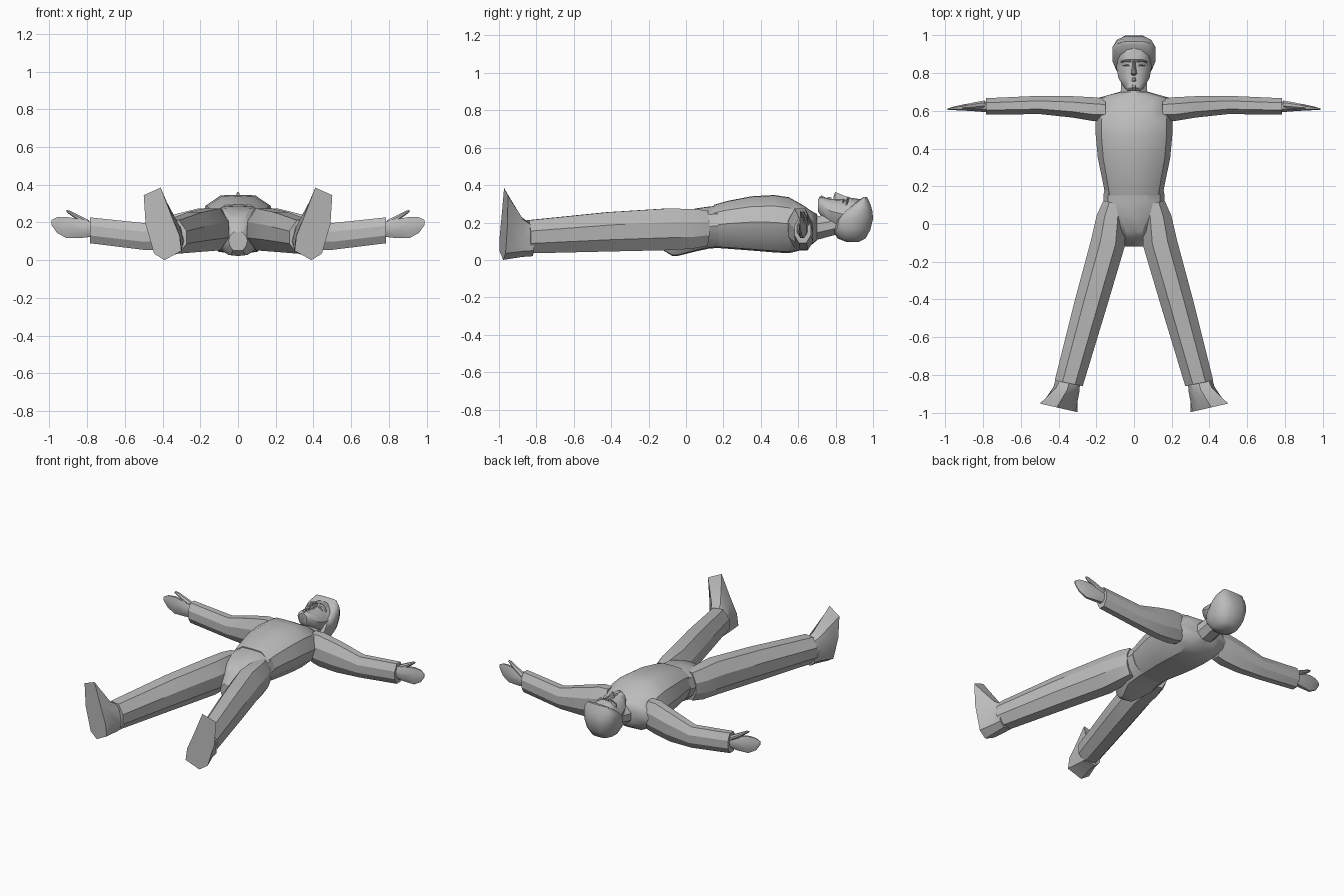
import bpy, bmesh, math
from mathutils import Vector

if "Cube" in bpy.data.objects:
    bpy.data.objects.remove(bpy.data.objects["Cube"], do_unlink=True)

grey = bpy.data.materials.new("plain_grey")
grey.use_nodes = True
grey.diffuse_color = (0.5, 0.5, 0.5, 1)
grey.node_tree.nodes["Principled BSDF"].inputs["Base Color"].default_value = (0.5, 0.5, 0.5, 1)

# Half cross-sections, from top centre round to bottom centre
OCT = [(0.45, 1), (1, 0.35), (1, -0.4), (0.45, -1)]
CHEST = [(0, 1), (0.45, 0.98), (0.85, 0.62), (1, 0.05), (0.86, -0.5), (0.5, -0.95), (0, -1)]
FACE = [(0, 1), (0.4, 0.93), (0.8, 0.6), (1, 0.1), (0.8, -0.6), (0.4, -1)]
SKULL = [(0.4, 1), (0.8, 0.75), (1, 0.25), (1, -0.4), (0.85, -0.8), (0.4, -1)]
WEDGE = [(0.25, 1), (1, -1)]


def loft(name, rings, angle=30):
    """Skin a row of equal point rings and cap both ends."""
    bm = bmesh.new()
    rows = [[bm.verts.new(p) for p in r] for r in rings]
    n = len(rows[0])
    for a, b in zip(rows, rows[1:]):
        for i in range(n):
            j = (i + 1) % n
            bm.faces.new((a[i], a[j], b[j], b[i]))
    bm.faces.new(rows[0])
    bm.faces.new(rows[-1])
    bmesh.ops.recalc_face_normals(bm, faces=bm.faces)
    me = bpy.data.meshes.new(name)
    bm.to_mesh(me)
    bm.free()
    me.materials.append(grey)
    ob = bpy.data.objects.new(name, me)
    bpy.context.collection.objects.link(ob)
    bpy.ops.object.select_all(action='DESELECT')
    ob.select_set(True)
    bpy.context.view_layer.objects.active = ob
    bpy.ops.object.shade_smooth_by_angle(angle=math.radians(angle))
    return ob


def section(axis, half, t, u0, u1, v0, v1, s=1, skew=0):
    """One ring across the axis, filling u0..u1 by v0..v1; s flips x."""
    full = half + [(-u, v) for u, v in reversed(half) if u > 0]
    pts = []
    for a, b in full:
        u, v = (u0 + u1 + a * (u1 - u0)) / 2, (v0 + v1 + b * (v1 - v0)) / 2
        w = t + skew * a
        x, y, z = {'x': (w, u, v), 'y': (u, w, v), 'z': (u, v, w)}[axis]
        pts.append(Vector((x * s, y, z)))
    return pts


def body(name, axis, half, rows, s=1, angle=30, skew=0):
    return loft(name, [section(axis, half, *r, s=s, skew=skew) for r in rows], angle)


def centred(rows):
    return [(t, -w, w, lo, hi) for t, w, lo, hi in rows]


# Torso, pelvis and neck run along y
body("torso", 'y', CHEST, centred([
    (0.15, 0.152, 0.065, 0.295), (0.22, 0.165, 0.06, 0.315), (0.35, 0.192, 0.05, 0.34),
    (0.47, 0.203, 0.04, 0.347), (0.55, 0.203, 0.036, 0.335), (0.63, 0.203, 0.055, 0.29),
    (0.67, 0.185, 0.08, 0.262), (0.70, 0.08, 0.105, 0.245)]), angle=35)
body("pelvis", 'y', CHEST, centred([
    (0.175, 0.16, 0.065, 0.29), (0.12, 0.162, 0.06, 0.285), (0.05, 0.175, 0.045, 0.275),
    (-0.04, 0.10, 0.022, 0.25), (-0.075, 0.08, 0.022, 0.215), (-0.12, 0.05, 0.05, 0.15)]))
body("neck", 'y', OCT, centred([
    (0.66, 0.085, 0.10, 0.25), (0.71, 0.07, 0.11, 0.235), (0.82, 0.065, 0.14, 0.25)]))

# Head: face along y, hair cap stacked along z with a sloping front rim
body("face", 'y', FACE, centred([
    (0.705, 0.032, 0.26, 0.325), (0.722, 0.052, 0.235, 0.338), (0.775, 0.083, 0.18, 0.326),
    (0.83, 0.093, 0.15, 0.325), (0.855, 0.095, 0.15, 0.322), (0.872, 0.096, 0.15, 0.334),
    (0.93, 0.088, 0.16, 0.325), (0.965, 0.06, 0.2, 0.29)]), angle=35)
body("hair", 'z', SKULL, centred([
    (0.095, 0.04, 0.86, 0.92), (0.115, 0.075, 0.81, 0.96), (0.16, 0.102, 0.785, 0.985),
    (0.22, 0.113, 0.80, 1.0), (0.26, 0.114, 0.84, 0.997), (0.30, 0.105, 0.895, 0.985),
    (0.337, 0.075, 0.95, 0.968)]), angle=40)
body("nose", 'y', WEDGE, centred([
    (0.788, 0.014, 0.31, 0.335), (0.797, 0.019, 0.31, 0.363), (0.865, 0.008, 0.31, 0.336)]))
body("mouth", 'y', WEDGE, centred([
    (0.755, 0.024, 0.31, 0.333), (0.762, 0.02, 0.31, 0.338), (0.778, 0.012, 0.31, 0.333)]))
body("chin", 'y', WEDGE, centred([
    (0.712, 0.022, 0.30, 0.336), (0.725, 0.026, 0.30, 0.345), (0.748, 0.016, 0.30, 0.332)]))

# Foot rings: ankle and sole outlines in x, z
ANKLE = [(0.34, 0.19), (0.39, 0.18), (0.412, 0.13), (0.405, 0.05),
         (0.37, 0.02), (0.30, 0.04), (0.285, 0.10), (0.30, 0.17)]
SOLE = [(0.41, 0.385), (0.50, 0.345), (0.49, 0.19), (0.445, 0.035),
        (0.39, 0.0), (0.30, 0.05), (0.31, 0.13), (0.355, 0.24)]


def foot_ring(blend, y, tilt, s):
    ring = []
    for (ax, az), (bx, bz) in zip(ANKLE, SOLE):
        x = ax + (bx - ax) * blend
        ring.append(Vector((x * s, y + tilt * (x - 0.3), az + (bz - az) * blend)))
    return ring


# Paired parts
for side, s in (("left", 1), ("right", -1)):
    body(side + "_leg", 'y', OCT, [
        (0.11, 0.05, 0.162, 0.075, 0.265), (0.03, 0.045, 0.198, 0.06, 0.272),
        (-0.10, 0.048, 0.228, 0.052, 0.275), (-0.42, 0.143, 0.314, 0.045, 0.255),
        (-0.845, 0.272, 0.42, 0.035, 0.212)], s, 25, skew=0.015)
    loft(side + "_foot", [foot_ring(0, -0.83, 0.15, s), foot_ring(0.2, -0.89, 0.2, s),
                          foot_ring(0.75, -0.965, 0.22, s), foot_ring(1, -0.998, 0.23, s)], 25)
    body(side + "_arm", 'x', OCT, [
        (0.15, 0.55, 0.665, 0.08, 0.275), (0.21, 0.545, 0.672, 0.065, 0.275),
        (0.33, 0.565, 0.678, 0.05, 0.245), (0.50, 0.583, 0.68, 0.055, 0.197),
        (0.785, 0.58, 0.667, 0.09, 0.227)], s, 25)
    # Flat palm and fingers, with the thumb raised
    body(side + "_hand", 'x', OCT, [
        (0.77, 0.592, 0.65, 0.125, 0.205), (0.83, 0.597, 0.647, 0.118, 0.215),
        (0.91, 0.602, 0.633, 0.117, 0.230), (0.96, 0.604, 0.622, 0.145, 0.228),
        (0.99, 0.604, 0.612, 0.188, 0.212)], s)
    body(side + "_thumb", 'x', OCT, [
        (0.79, 0.615, 0.655, 0.175, 0.212), (0.85, 0.612, 0.645, 0.21, 0.242),
        (0.89, 0.61, 0.635, 0.24, 0.262), (0.91, 0.612, 0.628, 0.256, 0.267)], s)
    # Brow ridge and eyelid
    body(side + "_brow", 'x', WEDGE, [
        (0.018, 0.858, 0.874, 0.31, 0.339), (0.05, 0.86, 0.872, 0.30, 0.333),
        (0.07, 0.852, 0.864, 0.28, 0.314)], s)
    body(side + "_eye", 'x', WEDGE, [
        (0.02, 0.838, 0.844, 0.31, 0.326), (0.038, 0.834, 0.85, 0.30, 0.326),
        (0.058, 0.838, 0.844, 0.29, 0.312)], s)
